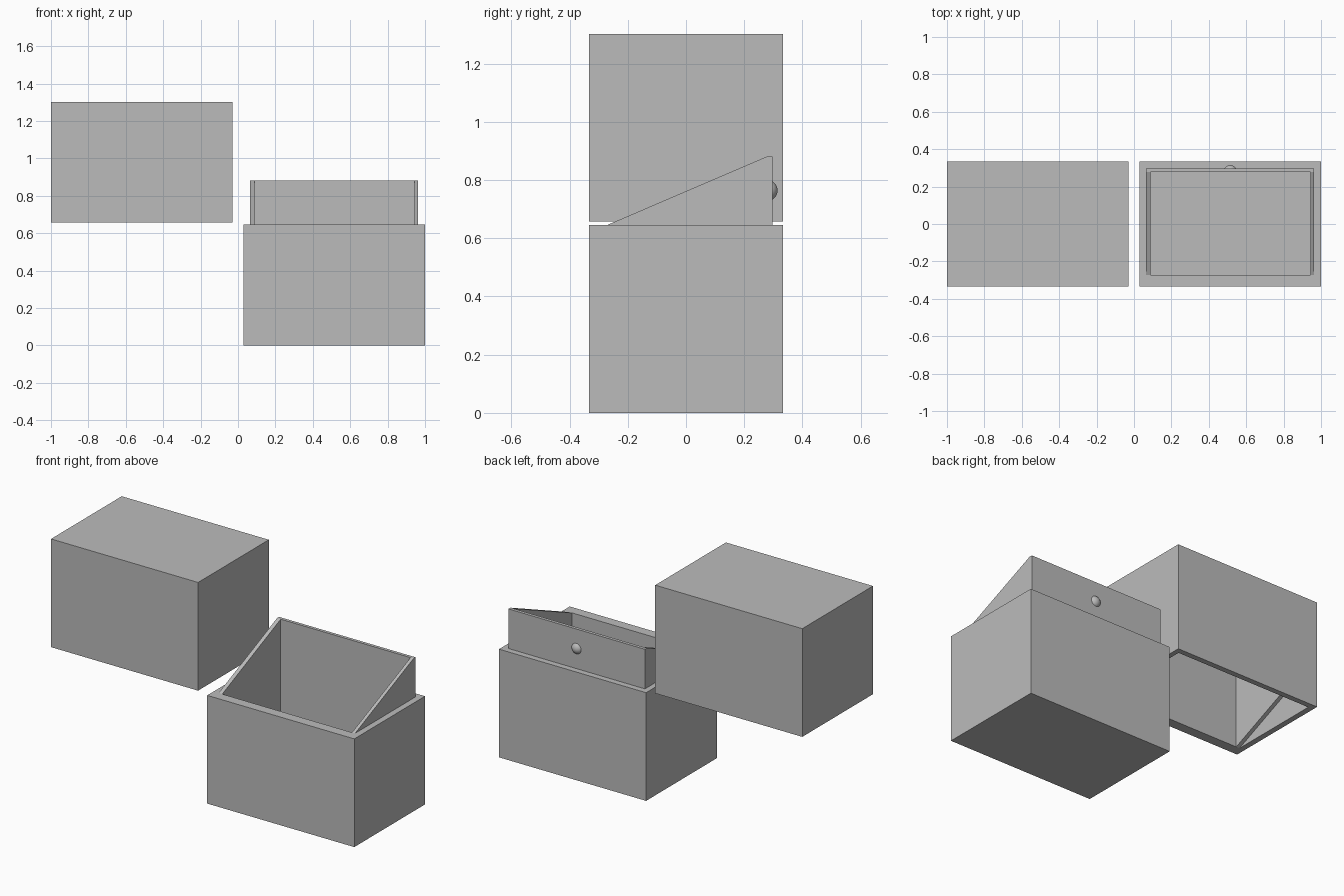
import bpy
import bmesh
from math import radians
from mathutils import Matrix

cube = bpy.data.objects.get("Cube")
if cube:
    bpy.data.objects.remove(cube, do_unlink=True)

grey = bpy.data.materials.new("plain grey")
grey.use_nodes = True
colour = (0.5, 0.5, 0.5, 1)
grey.diffuse_color = colour
grey.node_tree.nodes["Principled BSDF"].inputs["Base Color"].default_value = colour


def add_object(name, bm):
    bmesh.ops.recalc_face_normals(bm, faces=bm.faces)
    mesh = bpy.data.meshes.new(name)
    bm.to_mesh(mesh)
    bm.free()
    mesh.materials.append(grey)
    obj = bpy.data.objects.new(name, mesh)
    bpy.context.collection.objects.link(obj)
    return obj


def prism(name, x0, x1, profile):
    """Extrude a side profile of (y, z) points along x."""
    bm = bmesh.new()
    face = bm.faces.new([bm.verts.new((x0, y, z)) for y, z in profile])
    side = bmesh.ops.extrude_face_region(bm, geom=[face])["geom"]
    moved = [v for v in side if isinstance(v, bmesh.types.BMVert)]
    bmesh.ops.translate(bm, verts=moved, vec=(x1 - x0, 0, 0))
    return add_object(name, bm)


def box(name, x0, x1, y0, y1, z0, z1):
    return prism(name, x0, x1, [(y0, z0), (y1, z0), (y1, z1), (y0, z1)])


def ball(name, x, y, z, radius):
    bm = bmesh.new()
    turn = Matrix.Translation((x, y, z)) @ Matrix.Rotation(radians(90), 4, "X")
    bmesh.ops.create_uvsphere(bm, u_segments=32, v_segments=24,
                              radius=radius, matrix=turn)
    return add_object(name, bm)


def combine(target, tool, operation):
    """Apply a boolean and discard the tool object."""
    mod = target.modifiers.new("boolean", "BOOLEAN")
    mod.operation, mod.solver, mod.object = operation, "EXACT", tool
    bpy.context.view_layer.objects.active = target
    bpy.ops.object.modifier_apply(modifier=mod.name)
    bpy.data.objects.remove(tool, do_unlink=True)


def wedge(name, x0, x1, rim, root, gap):
    """Sloped collar shape, rising from the front to the back of a rim."""
    top = rim + 0.236 + gap
    return prism(name, x0, x1, [(-0.272, root), (-0.272, rim), (0.278, top),
                                (0.297 + gap, top), (0.297 + gap, root)])


HALF_DEPTH, NEAR, FAR, WALL = 0.333, 0.03, 1.0, 0.057
BASE_TOP, LID_BOTTOM, LID_TOP = 0.645, 0.657, 1.302
INNER_FRONT, INNER_BACK = -0.273, 0.278
MIDDLE = (NEAR + FAR) / 2

# Base: box with a sloped collar and a round catch, hollowed out
base = box("box_base", NEAR, FAR, -HALF_DEPTH, HALF_DEPTH, 0, BASE_TOP)
combine(base, wedge("collar", 0.063, 0.963, BASE_TOP, 0.5, 0), "UNION")
combine(base, ball("catch", MIDDLE, 0.278, 0.764, 0.0366), "UNION")
combine(base, box("base_cavity", NEAR + WALL, FAR - WALL, INNER_FRONT,
                  INNER_BACK, WALL, 1.2), "DIFFERENCE")

# Lid: box hollowed out, with a recess and dimple that receive the collar
lid = box("box_lid", -FAR, -NEAR, -HALF_DEPTH, HALF_DEPTH, LID_BOTTOM, LID_TOP)
combine(lid, box("lid_cavity", -FAR + WALL, -NEAR - WALL, INNER_FRONT,
                 INNER_BACK, 0.3, LID_TOP - WALL), "DIFFERENCE")
combine(lid, wedge("recess", -0.966, -0.06, LID_BOTTOM, 0.4, 0.003), "DIFFERENCE")
combine(lid, ball("dimple", -MIDDLE, 0.28, 0.776, 0.0375), "DIFFERENCE")

# Smooth the catch and dimple while keeping box edges sharp
bpy.ops.object.select_all(action="DESELECT")
for part in (base, lid):
    part.select_set(True)
bpy.context.view_layer.objects.active = base
bpy.ops.object.shade_smooth_by_angle(angle=radians(20))
